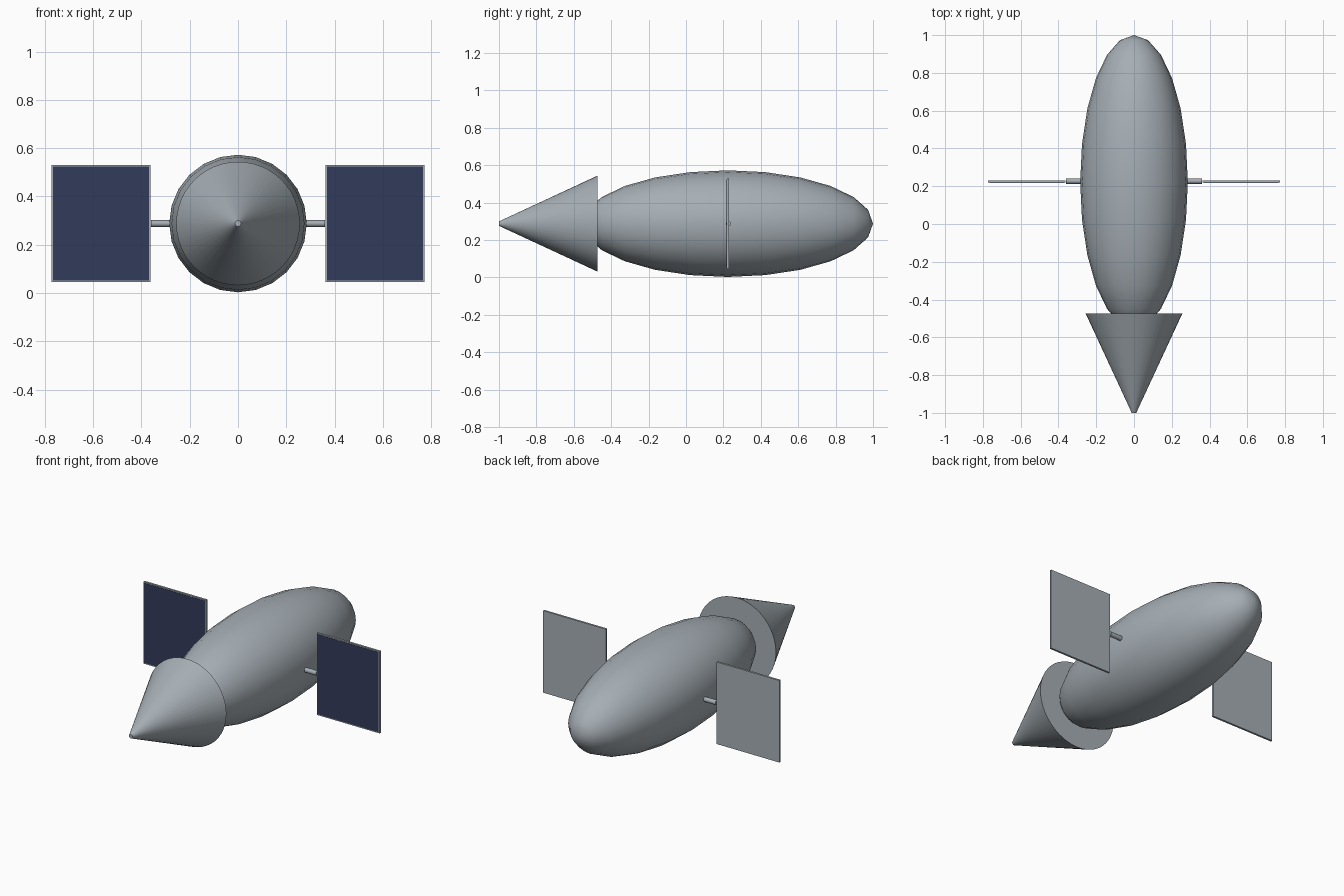
import bpy
import math
from mathutils import Matrix

if "Cube" in bpy.data.objects:
    bpy.data.objects.remove(bpy.data.objects["Cube"], do_unlink=True)

AXIS_Z = 0.288   # height of the long axis
MID_Y = 0.225    # station of the widest part and the panels


def make_material(name, rgb):
    mat = bpy.data.materials.new(name)
    mat.use_nodes = True
    mat.diffuse_color = (*rgb, 1)
    mat.node_tree.nodes["Principled BSDF"].inputs["Base Color"].default_value = (*rgb, 1)
    return mat


hull_grey = make_material("hull grey", (0.38, 0.425, 0.46))
panel_navy = make_material("panel navy", (0.032, 0.043, 0.1))


def finish(name, mat, smooth=False):
    obj = bpy.context.object
    obj.name = name
    obj.data.materials.append(mat)
    bpy.ops.object.transform_apply(location=False, rotation=True, scale=True)
    if smooth:
        bpy.ops.object.shade_smooth_by_angle(angle=math.radians(35))
    return obj


def box(name, mat, center, size):
    bpy.ops.mesh.primitive_cube_add(size=1, location=center)
    bpy.context.object.scale = size
    return finish(name, mat)


# Long ellipsoid body with its poles on the y axis
bpy.ops.mesh.primitive_uv_sphere_add(segments=24, ring_count=12, radius=1)
body = bpy.context.object
body.data.transform(Matrix.Diagonal((0.285, 0.285, 0.777, 1)))
body.rotation_euler.x = math.pi / 2
body.location = (0, 0.223, AXIS_Z)
finish("body", hull_grey, True)

# Nose cone with a small blunt tip and a closed base
bpy.ops.mesh.primitive_cone_add(vertices=48, radius1=0.256, radius2=0.012, depth=0.526,
                                location=(0, -0.737, AXIS_Z),
                                rotation=(math.pi / 2, 0, 0))
finish("nose_cone", hull_grey, True)

# Strut, panel frame and dark front plate on each side
for side, sign in (("left", 1), ("right", -1)):
    bpy.ops.mesh.primitive_cylinder_add(vertices=12, radius=0.014, depth=0.16,
                                        location=(sign * 0.28, MID_Y + 0.002, AXIS_Z),
                                        rotation=(0, math.pi / 2, 0))
    finish(side + "_strut", hull_grey, True)
    center = (sign * 0.567, MID_Y, AXIS_Z)
    box(side + "_panel", hull_grey, center, (0.41, 0.012, 0.484))
    box(side + "_panel_face", panel_navy, (center[0], MID_Y - 0.006, AXIS_Z), (0.398, 0.003, 0.472))
